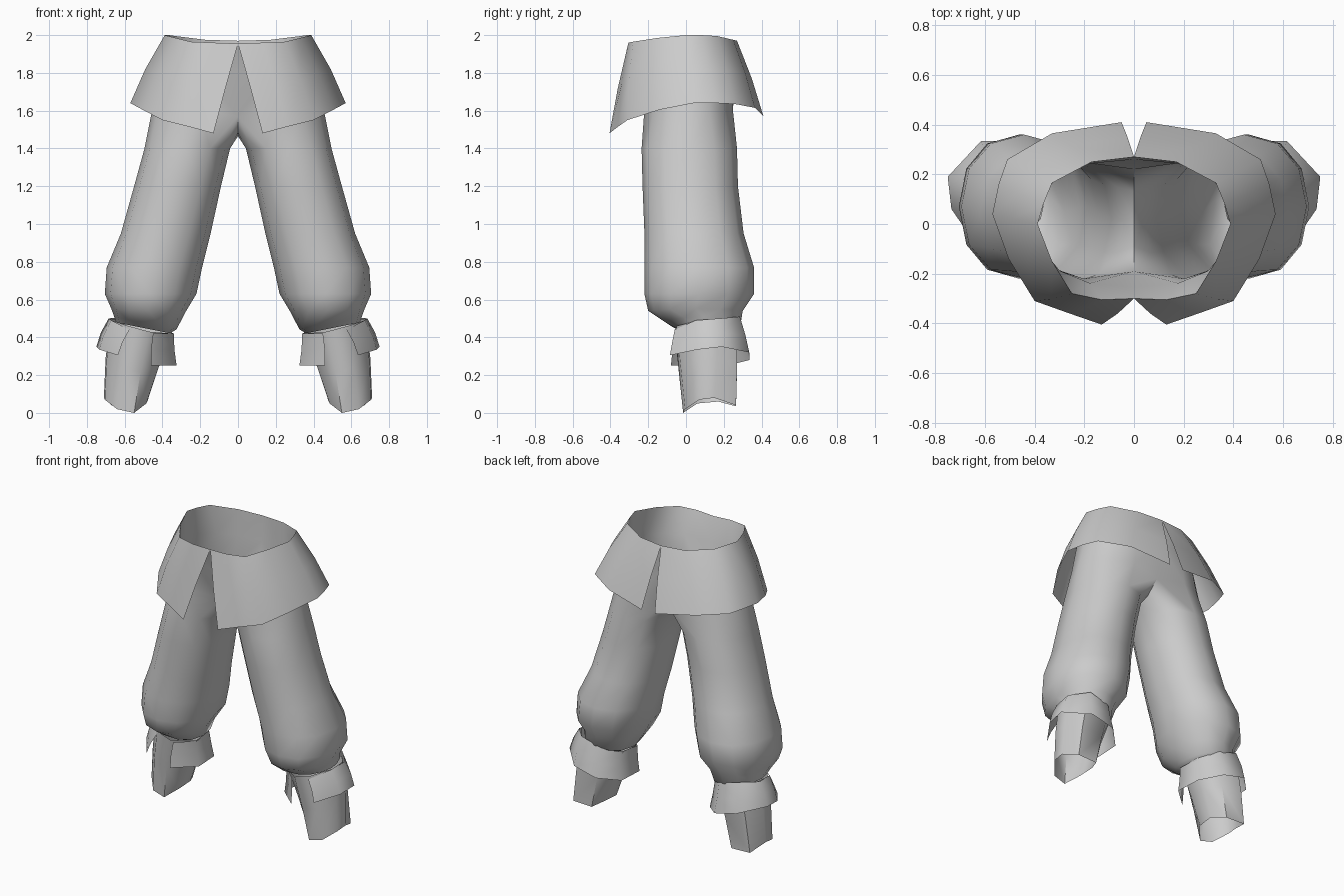
import bpy, math

if "Cube" in bpy.data.objects:
    bpy.data.objects.remove(bpy.data.objects["Cube"])

cloth = bpy.data.materials.new("grey_cloth")
cloth.diffuse_color = (0.6, 0.6, 0.6, 1)
cloth.use_nodes = True
cloth.node_tree.nodes["Principled BSDF"].inputs["Base Color"].default_value = cloth.diffuse_color


def loft(name, rows, closed):
    """Skin rows of points with quads and mirror the result across x."""
    n = len(rows[0])
    verts = [p for r in rows for p in r]
    faces = []
    for k in range(len(rows) - 1):
        for i in range(n if closed else n - 1):
            j = (i + 1) % n
            faces.append((k * n + j, k * n + i, (k + 1) * n + i, (k + 1) * n + j))
    return make(name, verts, faces)


def make(name, verts, faces):
    me = bpy.data.meshes.new(name)
    me.from_pydata(verts, [], faces)
    me.materials.append(cloth)
    ob = bpy.data.objects.new(name, me)
    bpy.context.collection.objects.link(ob)
    bpy.context.view_layer.objects.active = ob
    ob.select_set(True)
    mod = ob.modifiers.new("mirror", 'MIRROR')
    mod.use_clip = True
    mod.merge_threshold = 0.002
    bpy.ops.object.modifier_apply(modifier=mod.name)
    bpy.ops.object.shade_smooth_by_angle(angle=math.radians(55))
    ob.select_set(False)
    return ob


def mix(a, b, t, bulge=0.0):
    """Blend two rows, pushing the result slightly outward."""
    s = 1 + bulge
    return [tuple((u + (v - u) * t) * (s if c < 2 else 1)
                  for c, (u, v) in enumerate(zip(p, q))) for p, q in zip(a, b)]


def spow(v, e):
    return math.copysign(abs(v) ** e, v)


def half_hip(z, rx, yf, yb):
    """Half ring from front centre round the side to back centre."""
    pts = []
    for i in range(9):
        a = math.radians(-90 + 22.5 * i)
        pts.append((max(0, rx * spow(math.cos(a), 0.85)) if 0 < i < 8 else 0,
                    (yf + yb) / 2 + (yb - yf) / 2 * spow(math.sin(a), 0.85), z))
    return pts


def leg_ring(z, xi, xo, yf, yb, tilt=0.0):
    """Twelve-sided leg section, started at the inner front."""
    cx, cy, rx, ry = (xi + xo) / 2, (yf + yb) / 2, (xo - xi) / 2, (yb - yf) / 2
    pts = []
    for i in range(12):
        a = math.radians(-120 + 30 * i)
        x = rx * spow(math.cos(a), 0.92)
        pts.append((cx + x, cy + ry * spow(math.sin(a), 0.92), z + tilt * x))
    return pts


# Waist rim shared by the trousers and the skirt
rim = [(0, -.30, 1.955), (.13, -.305, 1.96), (.25, -.28, 1.965),
       (.33, -.15, 1.985), (.388, 0, 2.0), (.365, .08, 2.0),
       (.33, .165, 1.995), (.17, .25, 1.975), (0, .27, 1.97)]

# Split skirt, open at front and back
hem = [(.13, -.405, 1.48), (.26, -.36, 1.515), (.40, -.31, 1.55),
       (.505, -.14, 1.605), (.57, .04, 1.64), (.545, .16, 1.64),
       (.51, .26, 1.635), (.33, .365, 1.615), (.05, .41, 1.57)]
loft("skirt", [rim, mix(rim, hem, .5, .025), hem], False)

# Trousers: hips, crotch bridge and legs
hips = [rim, half_hip(1.8, .40, -.255, .26), half_hip(1.6, .455, -.237, .265)]
hips[2][0] = (0, -.19, 1.57)
hips[2][8] = (0, .22, 1.57)
crotch = [(0, .13, 1.485), (0, .02, 1.465), (0, -.09, 1.485)]
legs = [hips[2] + crotch] + [leg_ring(*r) for r in (
    (1.40, .042, .495, -.235, .27), (1.20, .09, .55, -.23, .275),
    (.95, .145, .62, -.22, .305), (.77, .19, .695, -.22, .36),
    (.63, .22, .705, -.22, .36), (.54, .28, .67, -.20, .30, .05),
    (.475, .325, .655, -.10, .29, .2), (.45, .36, .645, -.05, .25, .2))]
verts = [p for r in hips[:2] for p in r] + [p for r in legs for p in r]
faces = []
for k in range(2):
    for i in range(8):
        a = k * 9 + i
        faces.append((a + 1, a, a + 9, a + 10))
for k in range(len(legs) - 1):
    for i in range(12):
        a, b = 18 + k * 12 + i, 18 + k * 12 + (i + 1) % 12
        faces.append((b, a, a + 12, b + 12))
make("trousers", verts, faces)

# Lower leg tubes, open at the uneven bottom
tube_top = [(.47, -.06, .43), (.58, -.05, .46), (.67, .07, .49), (.675, .17, .5),
            (.60, .27, .48), (.43, .27, .45), (.35, .18, .43), (.35, .04, .42)]
tube_end = [(.55, -.015, .0), (.64, -.005, .02), (.705, .07, .07), (.71, .15, .08),
            (.67, .265, .04), (.53, .265, .035), (.48, .17, .06), (.485, .06, .05)]
loft("lower_leg", [tube_top, mix(tube_top, tube_end, .5, .012), tube_end], True)

# Flared cuffs, wrapping round the back with a gap at the front
cuff_top = [(.575, -.06, .44), (.67, .05, .49), (.685, .18, .5), (.59, .285, .51),
            (.45, .285, .47), (.36, .2, .43), (.34, .04, .42), (.45, -.06, .42)]
cuff_hem = [(.635, -.085, .305), (.735, .06, .335), (.75, .19, .35), (.615, .335, .32),
            (.45, .335, .28), (.335, .22, .25), (.325, .04, .25), (.46, -.08, .25)]
loft("cuff", [cuff_top, mix(cuff_top, cuff_hem, .5, .012), cuff_hem], False)
